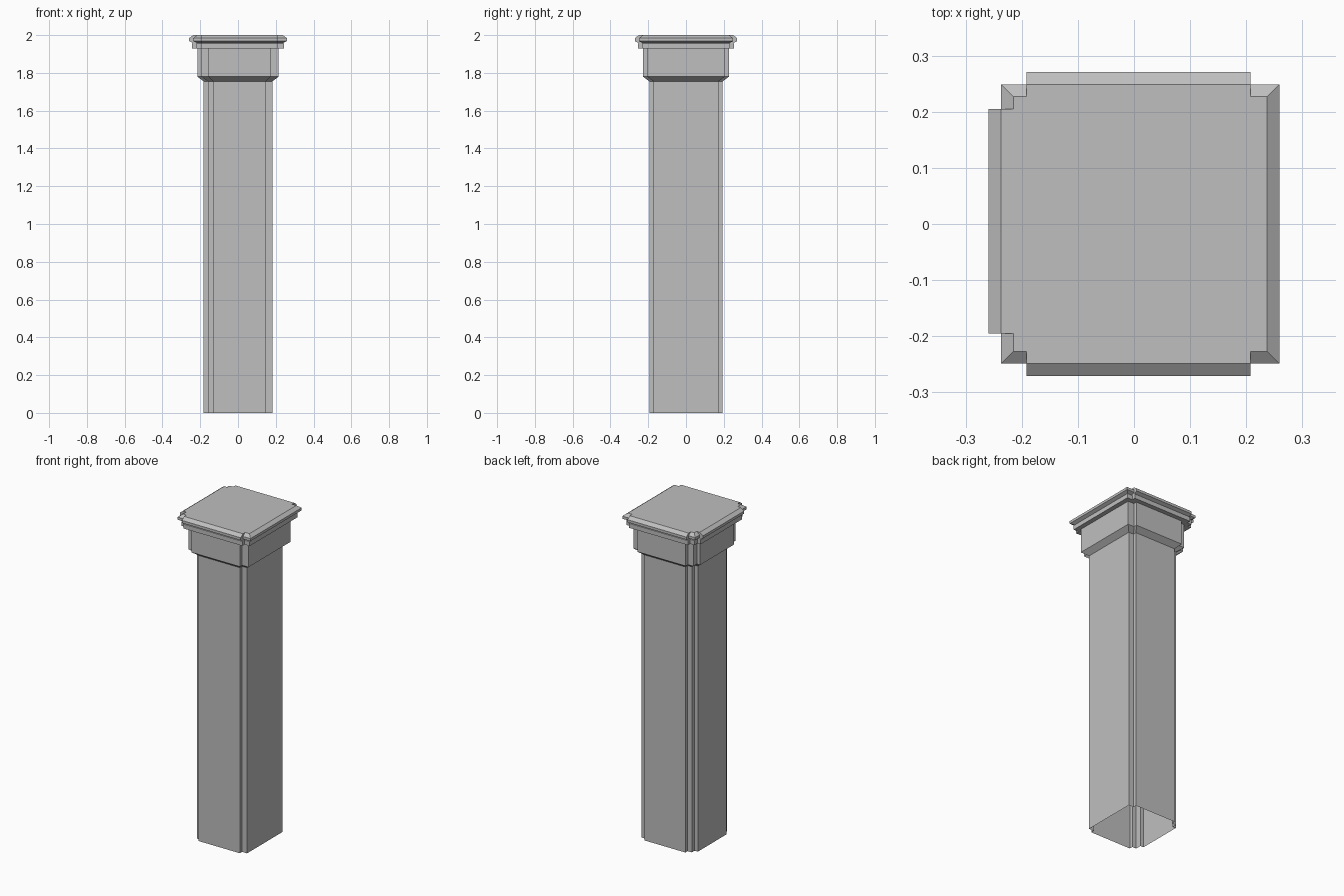
import bpy
import bmesh

cube = bpy.data.objects.get("Cube")
if cube:
    bpy.data.objects.remove(cube, do_unlink=True)

# One flat stone colour
stone = bpy.data.materials.new("stone grey")
stone.use_nodes = True
colour = (0.52, 0.52, 0.52, 1)
stone.diffuse_color = colour
stone.node_tree.nodes["Principled BSDF"].inputs["Base Color"].default_value = colour

HALF_X, HALF_Y = 0.259, 0.271   # widest extent at the cornice
STEP = 0.022                    # how far the raised panels stand out
CX, CY = 0.008, 0.005           # panel centres


def section(offset, half):
    """Pillar outline: raised panels on front, back and -x, flat on +x."""
    x, y = HALF_X + offset, HALF_Y + offset
    xi, yi = x - STEP, y - STEP
    x0, x1 = CX - half, CX + half
    y0, y1 = CY - half, CY + half
    return [(x0, -y), (x1, -y), (x1, -yi), (x, -yi),
            (x, yi), (x1, yi), (x1, y), (x0, y),
            (x0, yi), (-xi, yi), (-xi, y1), (-x, y1),
            (-x, y0), (-xi, y0), (-xi, -yi), (x0, -yi)]


def loft(name, profile):
    """Skin the outlines from bottom to top; the foot stays open."""
    bm = bmesh.new()
    rings = [[bm.verts.new((x, y, z)) for x, y in section(offset, half)]
             for z, offset, half in profile]
    for low, high in zip(rings, rings[1:]):
        for i in range(len(low)):
            j = (i + 1) % len(low)
            bm.faces.new((low[i], low[j], high[j], high[i]))
    bm.faces.new(rings[-1])
    mesh = bpy.data.meshes.new(name)
    bm.to_mesh(mesh)
    bm.free()
    mesh.materials.append(stone)
    obj = bpy.data.objects.new(name, mesh)
    bpy.context.collection.objects.link(obj)
    return obj


# Height, outward offset and panel half width at each moulding break
loft("square_pillar", [
    (0.0, -0.077, 0.14),      # shaft
    (1.755, -0.077, 0.14),
    (1.78, -0.044, 0.164),    # capital block
    (1.928, -0.044, 0.164),
    (1.928, -0.016, 0.2),     # lower cornice band
    (1.955, -0.016, 0.2),
    (1.958, -0.02, 0.2),      # groove
    (1.968, 0.0, 0.2),        # upper cornice band
    (1.984, 0.0, 0.2),
    (2.0, -STEP, 0.2),        # bevelled top
])
